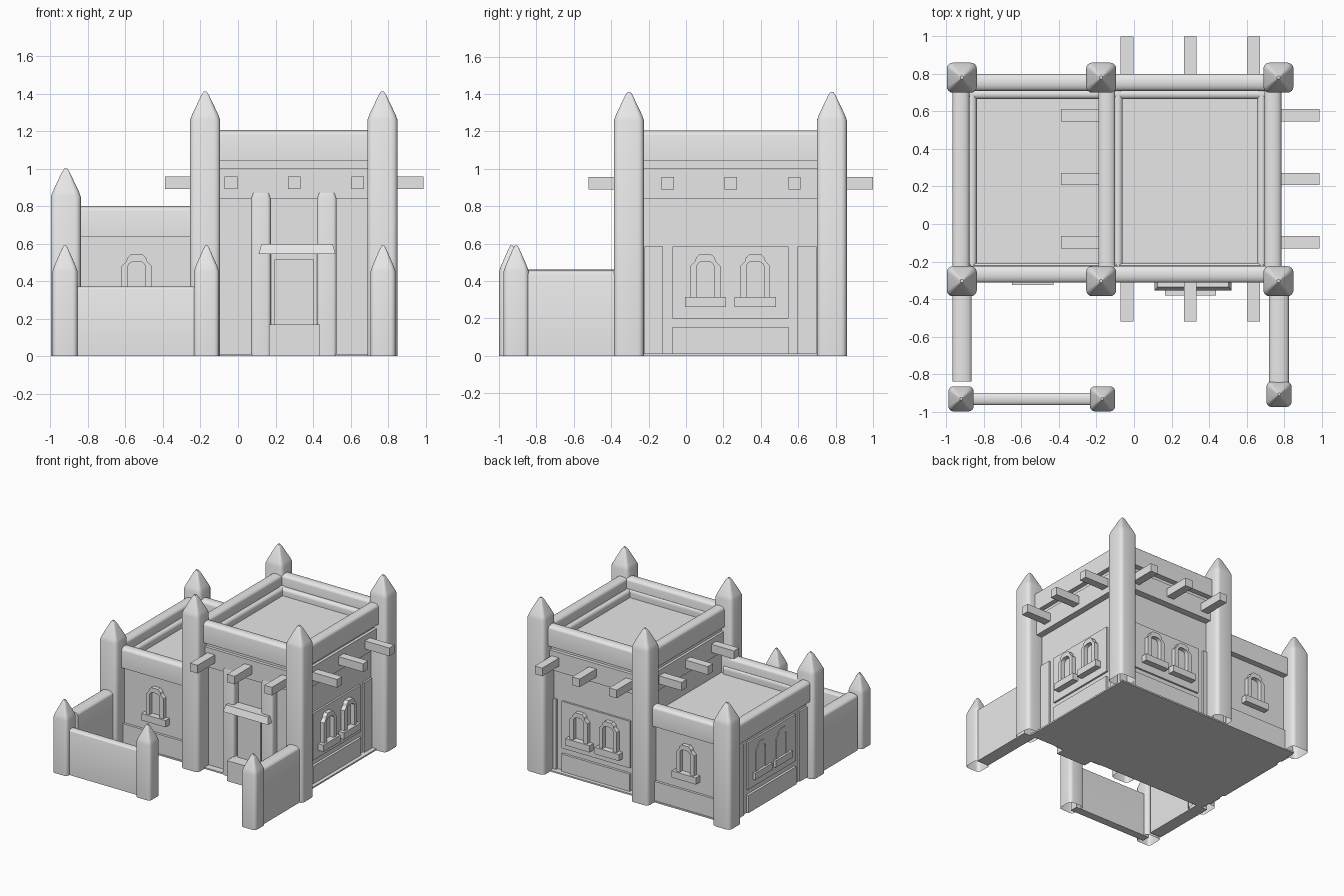
import bpy, bmesh, math
from mathutils import Vector

if "Cube" in bpy.data.objects:
    bpy.data.objects.remove(bpy.data.objects["Cube"])

clay = bpy.data.materials.new("grey_clay")
clay.diffuse_color = (0.8, 0.8, 0.8, 1)
clay.use_nodes = True
clay.node_tree.nodes["Principled BSDF"].inputs["Base Color"].default_value = clay.diffuse_color


def finish(name, bm, smooth=False):
    bmesh.ops.recalc_face_normals(bm, faces=bm.faces)
    me = bpy.data.meshes.new(name)
    bm.to_mesh(me)
    bm.free()
    ob = bpy.data.objects.new(name, me)
    me.materials.append(clay)
    bpy.context.collection.objects.link(ob)
    if smooth:
        bpy.ops.object.select_all(action='DESELECT')
        ob.select_set(True)
        bpy.context.view_layer.objects.active = ob
        bpy.ops.object.shade_smooth_by_angle(angle=math.radians(35))
    return ob


def box(name, x0, x1, y0, y1, z0, z1):
    bm = bmesh.new()
    bmesh.ops.create_cube(bm, size=1)
    for v in bm.verts:
        v.co = (x0 + (v.co.x + .5) * (x1 - x0), y0 + (v.co.y + .5) * (y1 - y0),
                z0 + (v.co.z + .5) * (z1 - z0))
    return finish(name, bm)


def post(name, x, y, half, shoulder, top, z0=0.0):
    """Rounded square post with a pointed cap, open underneath."""
    bm = bmesh.new()
    rings = []
    for z, s in ((z0, 1), (shoulder, 1), (shoulder + .03, .86), (top - .018, .25), (top, .1)):
        ring = []
        r = half * .4
        for q in range(4):
            cx = (half - r) * (1 if q in (0, 3) else -1)
            cy = (half - r) * (1 if q < 2 else -1)
            for k in range(5):
                a = (q + k / 4) * math.pi / 2
                ring.append(bm.verts.new((x + s * (cx + r * math.cos(a)),
                                          y + s * (cy + r * math.sin(a)), z)))
        rings.append(ring)
    n = len(rings[0])
    for a, b in zip(rings, rings[1:]):
        for i in range(n):
            bm.faces.new((a[i], a[(i + 1) % n], b[(i + 1) % n], b[i]))
    bm.faces.new(rings[-1])
    return finish(name, bm, True)


def crowned(name, axis, a, b, c0, c1, z0, z1, crown=.025):
    """Straight wall run along an axis, with a rounded top."""
    prof = [(c0, z0)]
    for k in range(9):
        t = math.pi * (1 - k / 8)
        prof.append(((c0 + c1) / 2 + (c1 - c0) / 2 * math.cos(t), z1 - crown + crown * math.sin(t)))
    prof.append((c1, z0))
    bm = bmesh.new()
    ends = []
    for e in (a, b):
        ends.append([bm.verts.new((e, c, z) if axis == 'x' else (c, e, z)) for c, z in prof])
    n = len(prof)
    for i in range(n):
        j = (i + 1) % n
        bm.faces.new((ends[0][i], ends[0][j], ends[1][j], ends[1][i]))
    for ring in ends:
        bm.faces.new(ring)
    return finish(name, bm, True)


def on_wall(side, wall, u, d, z):
    """Point at u along a wall, d out of it."""
    return {'right': (wall + d, u, z), 'left': (wall - d, u, z),
            'back': (u, wall + d, z), 'front': (u, wall - d, z)}[side]


def panel(name, side, wall, u0, u1, z0, z1, d):
    p, q = on_wall(side, wall, u0, -.01, z0), on_wall(side, wall, u1, d, z1)
    return box(name, *[f(p[i], q[i]) for i in range(3) for f in (min, max)])


def window(side, wall, u):
    panel("window_sill", side, wall, u - .11, u + .11, .26, .315, .05)
    outer = [(-.08, 0), (-.08, .165), (-.055, .19), (-.05, .21), (-.03, .228)]
    inner = [(-.046, 0), (-.046, .165), (-.04, .178), (-.028, .186), (-.015, .19)]
    outer += [(-a, b) for a, b in reversed(outer)]
    inner += [(-a, b) for a, b in reversed(inner)]
    bm = bmesh.new()
    rows = [[bm.verts.new(on_wall(side, wall, u + a, d, .315 + b)) for a, b in shape]
            for shape, d in ((outer, 0), (outer, .035), (inner, .035), (inner, 0))]
    for r in range(3):
        for i in range(len(outer) - 1):
            bm.faces.new((rows[r][i], rows[r][i + 1], rows[r + 1][i + 1], rows[r + 1][i]))
    finish("window_frame", bm)


# corner posts and yard posts
for y in (-.305, .78):
    for x in (-.175, .77):
        post("tall_post", x, y, .08, 1.26, 1.41)
    post("low_post", -.918, y, .08, .85, 1.0)
for x, y in ((-.922, -.932), (-.168, -.932), (.773, -.908)):
    post("yard_post", x, y, .067, .45, .59)

# yard walls
crowned("yard_wall_left", 'y', -.84, -.3, -.968, -.865, 0, .46)
crowned("yard_wall_right", 'y', -.85, -.3, .72, .825, 0, .46)
crowned("yard_wall_front", 'x', -.9, -.19, -.965, -.9, 0, .372, .015)

# tall block: lower wall, beam band, recess and roof floor
box("base", -.92, .765, -.3, .775, 0, .012)
box("tall_lower_wall", -.165, .715, -.245, .725, .005, .85)
box("tall_beam_band", -.185, .768, -.295, .782, .84, 1.0)
box("tall_recess", -.165, .745, -.27, .755, .99, 1.06)

# low block
box("low_wall", -.93, -.15, -.275, .75, .005, .66)


def parapet(name, x0, x1, y0, y1, z0, z1, ledge, sides):
    """Rounded parapet runs with a small inner roll above the roof."""
    w = .09
    for c in (y0, y1 - w):
        crowned(name, 'x', x0 + .04, x1 - .04, c, c + w, z0, z1)
    if 'l' in sides:
        crowned(name, 'y', y0 + .04, y1 - .04, x0, x0 + w, z0, z1)
        crowned(name + "_roll", 'y', y0 + w, y1 - w, x0 + w - .01, x0 + w + .04, z0, ledge)
    if 'r' in sides:
        crowned(name, 'y', y0 + .04, y1 - .04, x1 - w, x1, z0, z1)
        crowned(name + "_roll", 'y', y0 + w, y1 - w, x1 - w - .04, x1 - w + .01, z0, ledge)
    crowned(name + "_roll", 'x', x0 + w, x1 - w, y1 - w - .045, y1 - w + .01, z0, ledge)
    crowned(name + "_roll", 'x', x0 + w, x1 - w, y0 + w - .01, y0 + w + .015, z0, ledge)


parapet("tall_parapet", -.19, .785, -.313, .8, 1.04, 1.205, 1.12, 'lr')
parapet("low_parapet", -.968, -.1, -.313, .8, .635, .8, .72, 'l')

# roof beams poking out on all four sides
for x in (-.037, .3, .638):
    box("beam_front", x - .034, x + .034, -.52, -.25, .89, .957)
    box("beam_back", x - .034, x + .034, .74, 1.0, .89, .957)
for y in (-.097, .24, .58):
    box("beam_left", -.39, -.15, y - .033, y + .033, .89, .957)
    box("beam_right", .73, .99, y - .033, y + .033, .89, .957)

# raised wall panels with paired windows
for side, wall, mid in (('right', .715, .237), ('back', .725, .3), ('left', -.93, .237)):
    panel("window_panel", side, wall, mid - .31, mid + .31, .2, .585, .015)
    panel("skirt_panel", side, wall, mid - .31, mid + .31, .01, .155, .02)
    for s in (-1, 1):
        strip = sorted((mid + s * .36, mid + s * .46))
        panel("edge_strip", side, wall, *strip, .01, .585, .015)
        window(side, wall + .015, mid + s * .133)

# single windows of the low block
for side, wall in (('front', -.275), ('back', .75)):
    panel("low_skirt", side, wall, -.84, -.25, .01, .17, .02)
    window(side, wall, -.54)

# doorway: round-edged pilasters, door, awning and step
for x in (.122, .473):
    post("door_pilaster", x, -.255, .053, .84, .85)
panel("door_frame", 'front', -.245, .17, .43, .01, .55, .02)
panel("door", 'front', -.245, .195, .405, .01, .515, .04)
panel("door_step", 'front', -.245, .165, .437, 0, .168, .135)
awning = panel("door_awning", 'front', -.245, .11, .52, .545, .597, .09)
for v in awning.data.vertices:
    # sloping top, flared at the lower edge
    if v.co.z > .57:
        v.co.x += .015 if v.co.x < .3 else -.015
    elif v.co.y < -.3:
        v.co.y -= .02
